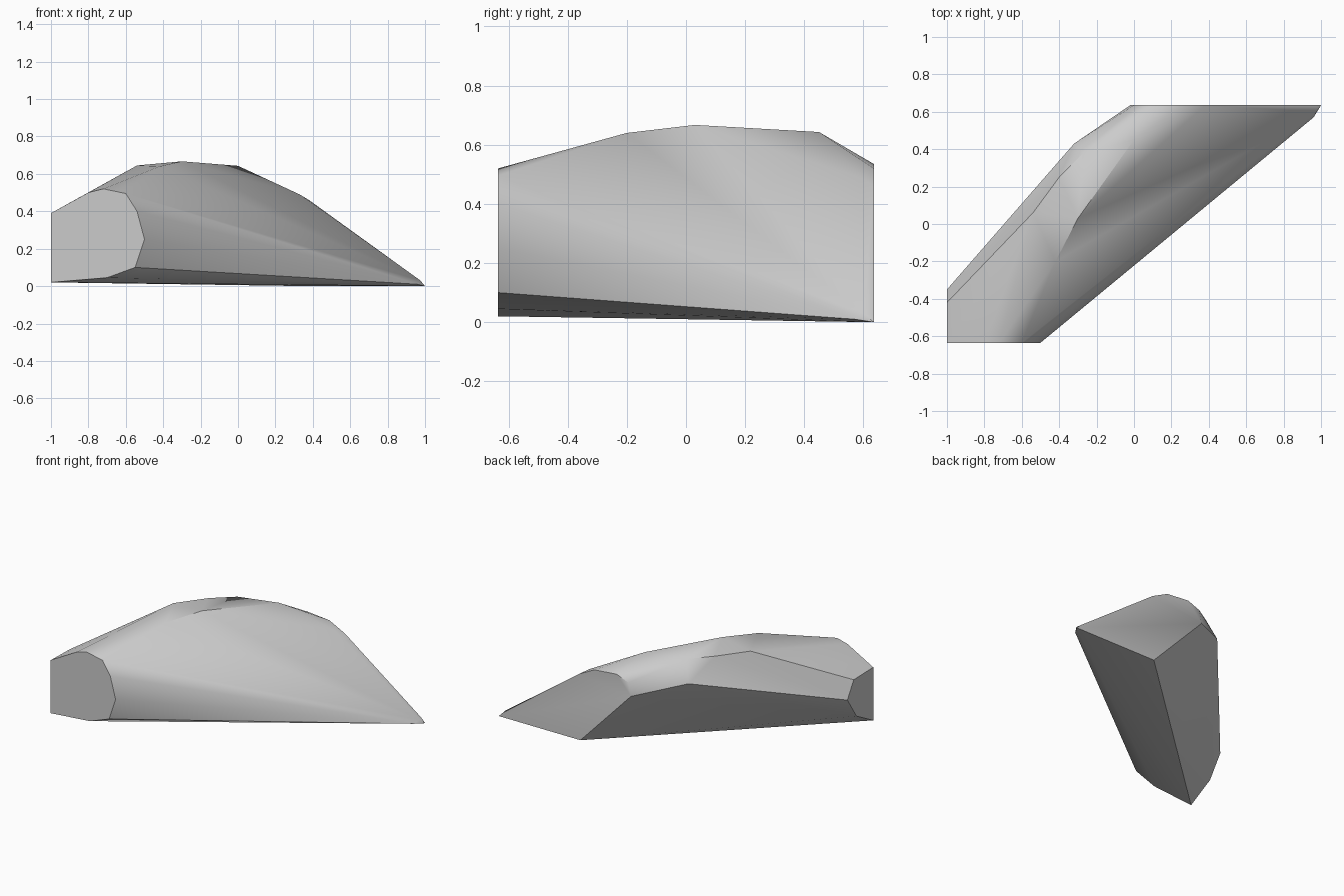
import bpy
import bmesh
import math
from mathutils import Vector

# Remove the default cube
default_cube = bpy.data.objects.get("Cube")
if default_cube:
    bpy.data.objects.remove(default_cube, do_unlink=True)

FRONT_PLANE = -0.635
BACK_PLANE = 0.635
END_PLANE = -1.0


def make_material(name, colour):
    material = bpy.data.materials.new(name)
    material.use_nodes = True
    material.diffuse_color = colour
    shader = material.node_tree.nodes.get("Principled BSDF")
    shader.inputs["Base Color"].default_value = colour
    shader.inputs["Roughness"].default_value = 0.9
    return material


def section_on_y(depth, outline):
    """Lift an (x, z) outline onto a plane of constant depth."""
    return [Vector((x, depth, z)) for x, z in outline]


def section_on_x(side, outline):
    """Lift a (y, z) outline onto a plane of constant side position."""
    return [Vector((side, y, z)) for y, z in outline]


def build_hull(name, points, material):
    """Wrap a convex stone skin around the section and crown points."""
    mesh = bpy.data.meshes.new(name)
    bm = bmesh.new()
    for point in points:
        bm.verts.new(point)
    hull = bmesh.ops.convex_hull(bm, input=bm.verts, use_existing_faces=False)
    loose = {item for key in ("geom_interior", "geom_unused")
             for item in hull[key] if isinstance(item, bmesh.types.BMVert)}
    bmesh.ops.delete(bm, geom=list(loose), context="VERTS")
    # Merge the coplanar triangles on the cut sides
    bmesh.ops.dissolve_limit(bm, angle_limit=math.radians(1),
                             verts=bm.verts, edges=bm.edges)
    bmesh.ops.recalc_face_normals(bm, faces=bm.faces)
    bm.to_mesh(mesh)
    bm.free()
    mesh.materials.append(material)
    stone = bpy.data.objects.new(name, mesh)
    bpy.context.collection.objects.link(stone)
    return stone


# Flat cut at the front
front_cut = section_on_y(FRONT_PLANE, [
    (-1, .02), (-1, .39), (-.8, .5), (-.72, .52), (-.6, .495),
    (-.54, .4), (-.5, .25), (-.55, .1), (-.7, .045)])

# Flat cut at the back, running down to the low tip
back_cut = section_on_y(BACK_PLANE, [
    (1, 0), (.97, .03), (.38, .46), (.26, .52), (.09, .535),
    (0, .5), (-.02, .41), (.37, 0)])

# Flat cut at the narrow end
end_cut = section_on_x(END_PLANE, [
    (-.42, .385), (-.35, .27), (-.45, .12)])

# Rounded top, its overhanging shoulder and the blunt tip
crown = [Vector(point) for point in (
    (-.42, -.2, .64), (-.3, .03, .667), (0, .45, .643), (.33, .59, .49),
    (-.54, .06, .645), (-.4, .25, .645), (-.27, .38, .64),
    (-.32, .43, .5), (.96, .57, .01), (.975, .6, .03))]

grey_stone = make_material("grey stone", (.6, .6, .6, 1))
boulder = build_hull("boulder", front_cut + back_cut + end_cut + crown, grey_stone)

# Soften the weathered facets while keeping the cuts crisp
bpy.ops.object.select_all(action="DESELECT")
boulder.select_set(True)
bpy.context.view_layer.objects.active = boulder
bpy.ops.object.shade_smooth_by_angle(angle=math.radians(35))
